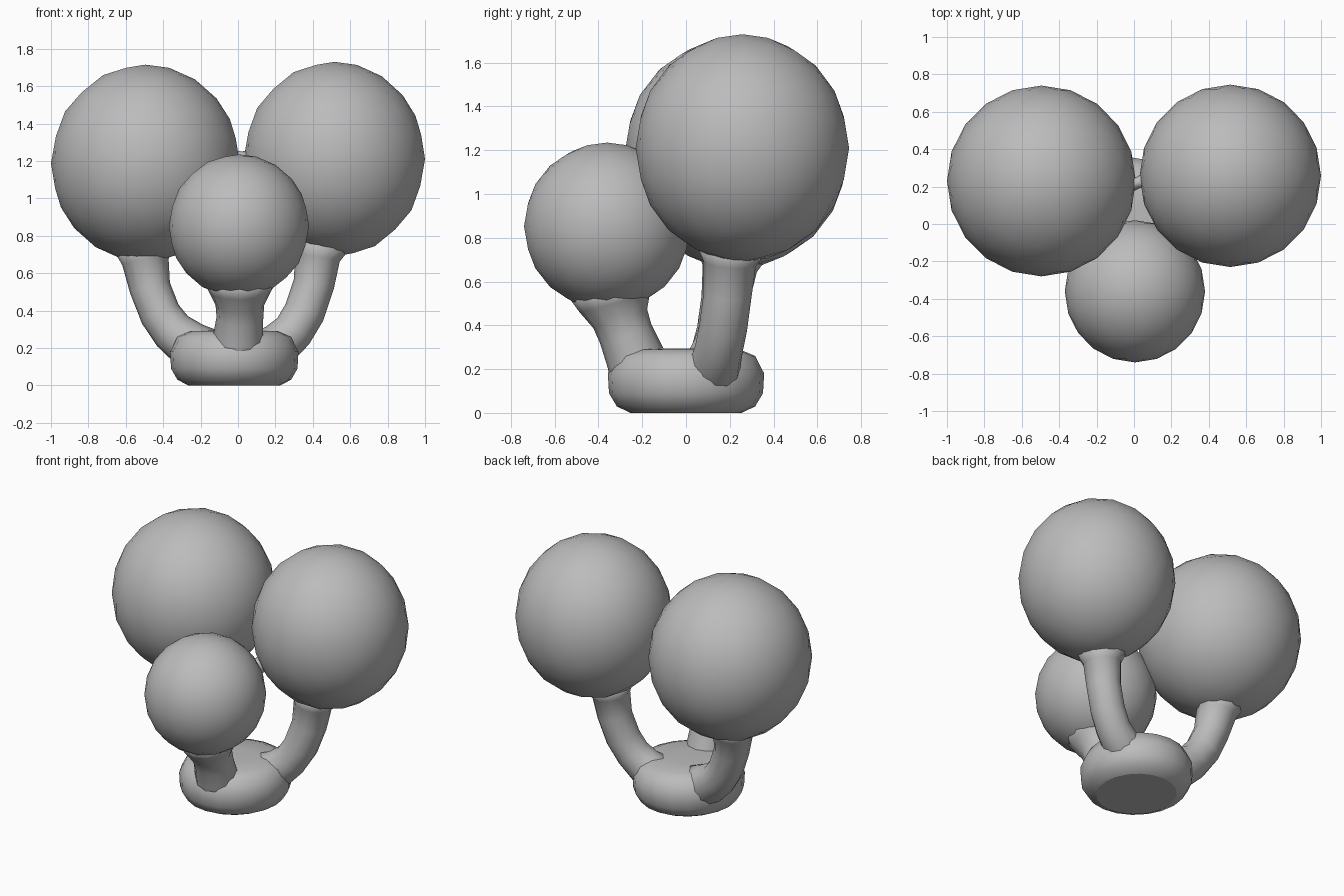
import bpy
import bmesh
import math
from mathutils import Vector

if "Cube" in bpy.data.objects:
    bpy.data.objects.remove(bpy.data.objects["Cube"])

grey = bpy.data.materials.new("plain grey")
grey.diffuse_color = (0.5, 0.5, 0.5, 1)
grey.use_nodes = True
grey.node_tree.nodes["Principled BSDF"].inputs["Base Color"].default_value = grey.diffuse_color


def finish(name, bm, smooth=True):
    bmesh.ops.recalc_face_normals(bm, faces=bm.faces)
    mesh = bpy.data.meshes.new(name)
    bm.to_mesh(mesh)
    bm.free()
    mesh.materials.append(grey)
    for p in mesh.polygons:
        p.use_smooth = smooth
    obj = bpy.data.objects.new(name, mesh)
    bpy.context.collection.objects.link(obj)
    return obj


def ball(name, low, high):
    """Faceted ball that fills the box between two corners."""
    low, high = Vector(low), Vector(high)
    mid, half = (low + high) / 2, (high - low) / 2
    bm = bmesh.new()
    bmesh.ops.create_icosphere(bm, subdivisions=3, radius=1)
    reach = [max(abs(v.co[i]) for v in bm.verts) for i in range(3)]
    for v in bm.verts:
        v.co = Vector([mid[i] + half[i] * v.co[i] / reach[i] for i in range(3)])
    return finish(name, bm)


def skin_rings(bm, rings):
    """Join rings of vertices and close both ends."""
    n = len(rings[0])
    for a, b in zip(rings, rings[1:]):
        for i in range(n):
            j = (i + 1) % n
            bm.faces.new((a[i], a[j], b[j], b[i]))
    bm.faces.new(rings[0])
    bm.faces.new(rings[-1])


def stem(name, path, sides=12):
    """Bent tube through points (x, y, z, radius)."""
    bm = bmesh.new()
    pts = [Vector(p[:3]) for p in path]
    rings = []
    for k, p in enumerate(path):
        along = (pts[min(k + 1, len(pts) - 1)] - pts[max(k - 1, 0)]).normalized()
        u = Vector((0, 1, 0)) if abs(along.y) < 0.8 else Vector((1, 0, 0))
        u = (u - along * u.dot(along)).normalized()
        w = along.cross(u)
        rings.append([bm.verts.new(pts[k] + p[3] * (u * math.cos(t) + w * math.sin(t)))
                      for t in (2 * math.pi * i / sides for i in range(sides))])
    skin_rings(bm, rings)
    return finish(name, bm)


# Three balls
ball("left_ball", (-1.0, -0.28, 0.66), (0.01, 0.74, 1.715))
ball("right_ball", (0.03, -0.23, 0.69), (1.0, 0.745, 1.73))
ball("front_ball", (-0.37, -0.74, 0.47), (0.38, 0.02, 1.235))

# Stems, flared where they meet the balls and the base
stem("left_stem", [(-0.12, 0.10, 0.16, 0.13), (-0.25, 0.12, 0.21, 0.13),
                   (-0.35, 0.14, 0.29, 0.115), (-0.415, 0.16, 0.38, 0.11),
                   (-0.47, 0.18, 0.52, 0.11), (-0.495, 0.20, 0.66, 0.125),
                   (-0.50, 0.21, 0.74, 0.17)])
stem("right_stem", [(0.10, 0.10, 0.16, 0.13), (0.21, 0.13, 0.21, 0.12),
                    (0.295, 0.15, 0.29, 0.11), (0.355, 0.17, 0.39, 0.11),
                    (0.405, 0.19, 0.54, 0.11), (0.425, 0.20, 0.68, 0.12),
                    (0.44, 0.21, 0.77, 0.17)])
stem("front_stem", [(0.0, -0.19, 0.10, 0.14), (0.0, -0.23, 0.25, 0.135),
                    (0.01, -0.275, 0.36, 0.125), (0.01, -0.30, 0.43, 0.13),
                    (0.01, -0.325, 0.50, 0.165), (0.01, -0.34, 0.58, 0.21)])

# Rounded pad that carries the stems
bm = bmesh.new()
profile = [(0.25, 0.0), (0.31, 0.03), (0.345, 0.09), (0.35, 0.18),
           (0.31, 0.26), (0.24, 0.29), (0.10, 0.295)]
rings = []
for r, z in profile:
    rings.append([bm.verts.new((-0.02 + 0.98 * r * math.cos(t), 1.02 * r * math.sin(t), z))
                  for t in (2 * math.pi * i / 20 for i in range(20))])
skin_rings(bm, rings)
base = finish("base", bm)
for p in base.data.polygons:
    if p.normal.z < -0.95:
        p.use_smooth = False

# Small bridge between the touching balls
stem("ball_bridge", [(-0.06, 0.2, 1.22, 0.05), (0.02, 0.22, 1.22, 0.03),
                     (0.10, 0.25, 1.22, 0.05)], 8)
stem("front_bridge", [(0.12, -0.12, 0.94, 0.06), (0.18, -0.06, 0.97, 0.05),
                      (0.26, 0.02, 1.02, 0.06)], 8)
